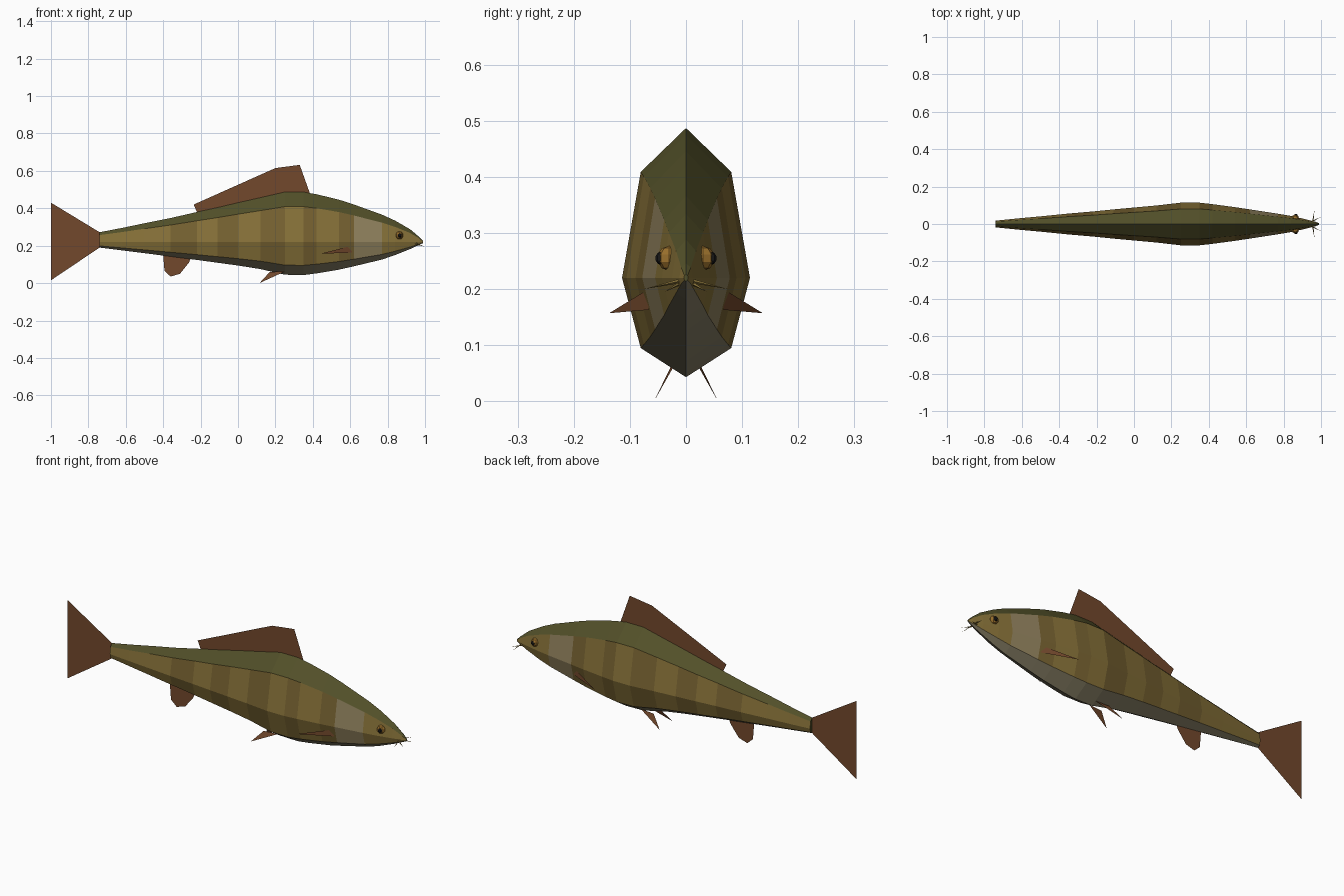
import bpy, bmesh, math
from mathutils import Vector

if "Cube" in bpy.data.objects:
    bpy.data.objects.remove(bpy.data.objects["Cube"])


def mat(name, r, g, b):
    m = bpy.data.materials.new(name)
    m.diffuse_color = (r, g, b, 1)
    m.use_nodes = True
    m.node_tree.nodes["Principled BSDF"].inputs["Base Color"].default_value = m.diffuse_color
    return m


BACK = mat("olive_back", .085, .08, .022)
GOLD = mat("gold_flank", .24, .165, .04)
BAND = mat("dark_band", .18, .12, .03)
GILL = mat("gill_plate", .28, .22, .11)
BELLY = mat("pale_belly", .24, .21, .13)
FIN = mat("fin_brown", .17, .065, .025)
EYE = mat("eye_amber", .32, .16, .025)
DARK = mat("pupil_black", .01, .01, .01)


def finish(name, bm, *mats):
    me = bpy.data.meshes.new(name)
    bm.to_mesh(me)
    bm.free()
    ob = bpy.data.objects.new(name, me)
    bpy.context.collection.objects.link(ob)
    for m in mats:
        me.materials.append(m)
    return ob


def fin(name, pts):
    bm = bmesh.new()
    bm.faces.new([bm.verts.new(p) for p in pts])
    bmesh.ops.triangulate(bm, faces=bm.faces[:])
    return finish(name, bm, FIN)


# Body: octagonal rings (x, half width, height above axis, depth below axis)
AXIS = .22
rings = [(-.74, .018, .052, .03), (-.62, .03, .075, .045), (-.5, .041, .1, .06),
         (-.36, .055, .128, .078), (-.22, .067, .16, .096), (-.11, .078, .184, .111),
         (0, .088, .21, .126), (.12, .099, .237, .145), (.25, .114, .267, .175),
         (.35, .114, .267, .177), (.42, .106, .255, .168), (.54, .09, .226, .148),
         (.62, .078, .2, .13), (.77, .055, .146, .094), (.84, .043, .114, .07),
         (.92, .025, .068, .038), (.97, .012, .026, .015), (.99, .004, .006, .006)]
bm = bmesh.new()
loops = []
for x, w, up, down in rings:
    loop = []
    for i in range(8):
        a = i * math.pi / 4
        c = math.cos(a)
        loop.append(bm.verts.new((x, -w * math.sin(a), AXIS + c * (up if c > 0 else down))))
    loops.append(loop)
for k, (a, b) in enumerate(zip(loops, loops[1:])):
    for i in range(8):
        j = (i + 1) % 8
        f = bm.faces.new((a[i], a[j], b[j], b[i]))
        if i in (0, 7):
            f.material_index = 0
        elif i in (3, 4):
            f.material_index = 4
        elif k == 12:
            f.material_index = 3
        else:
            f.material_index = 2 if k in (3, 5, 7, 9, 11) else 1
bm.faces.new(loops[0])
bm.faces.new(loops[-1])
bmesh.ops.recalc_face_normals(bm, faces=bm.faces[:])
finish("body", bm, BACK, GOLD, BAND, GILL, BELLY)

# Centre fins
fin("dorsal_fin", [(x, 0, z) for x, z in
    [(-.215, .37), (-.237, .42), (.2, .615), (.33, .632), (.385, .478), (.25, .47)]])
fin("tail_fin", [(x, 0, z) for x, z in
    [(-.74, .272), (-1, .43), (-.917, .22), (-1, .015), (-.74, .19)]])
fin("anal_fin", [(x, 0, z) for x, z in
    [(-.4, .15), (-.393, .065), (-.36, .035), (-.31, .05), (-.262, .11), (-.25, .14)]])


# Barbel: thin cone between two points
def barbel(name, base, tip):
    base, tip = Vector(base), Vector(tip)
    d = tip - base
    bm = bmesh.new()
    bmesh.ops.create_cone(bm, cap_ends=True, segments=4, radius1=.004, radius2=0, depth=d.length)
    ob = finish(name, bm, GOLD)
    ob.location = (base + tip) / 2
    ob.rotation_mode = 'QUATERNION'
    ob.rotation_quaternion = d.to_track_quat('Z', 'Y')


def ball(name, loc, r, m):
    bm = bmesh.new()
    bmesh.ops.create_uvsphere(bm, u_segments=8, v_segments=5, radius=r)
    finish(name, bm, m).location = loc


# Paired parts
for s, side in ((-1, "right"), (1, "left")):
    fin("pectoral_fin_" + side, [(.61, s * .067, .2), (.61, s * .067, .163), (.44, s * .137, .157)])
    fin("pelvic_fin_" + side, [(.25, s * .022, .062), (.17, s * .028, .06), (.115, s * .057, 0)])
    ball("eye_" + side, (.862, s * .03, .255), .022, EYE)
    ball("pupil_" + side, (.865, s * .043, .255), .012, DARK)
    barbel("barbel_upper_" + side, (.955, s * .008, .215), (.965, s * .075, .2))
    barbel("barbel_lower_" + side, (.945, s * .01, .211), (1.0, s * .038, .195))
